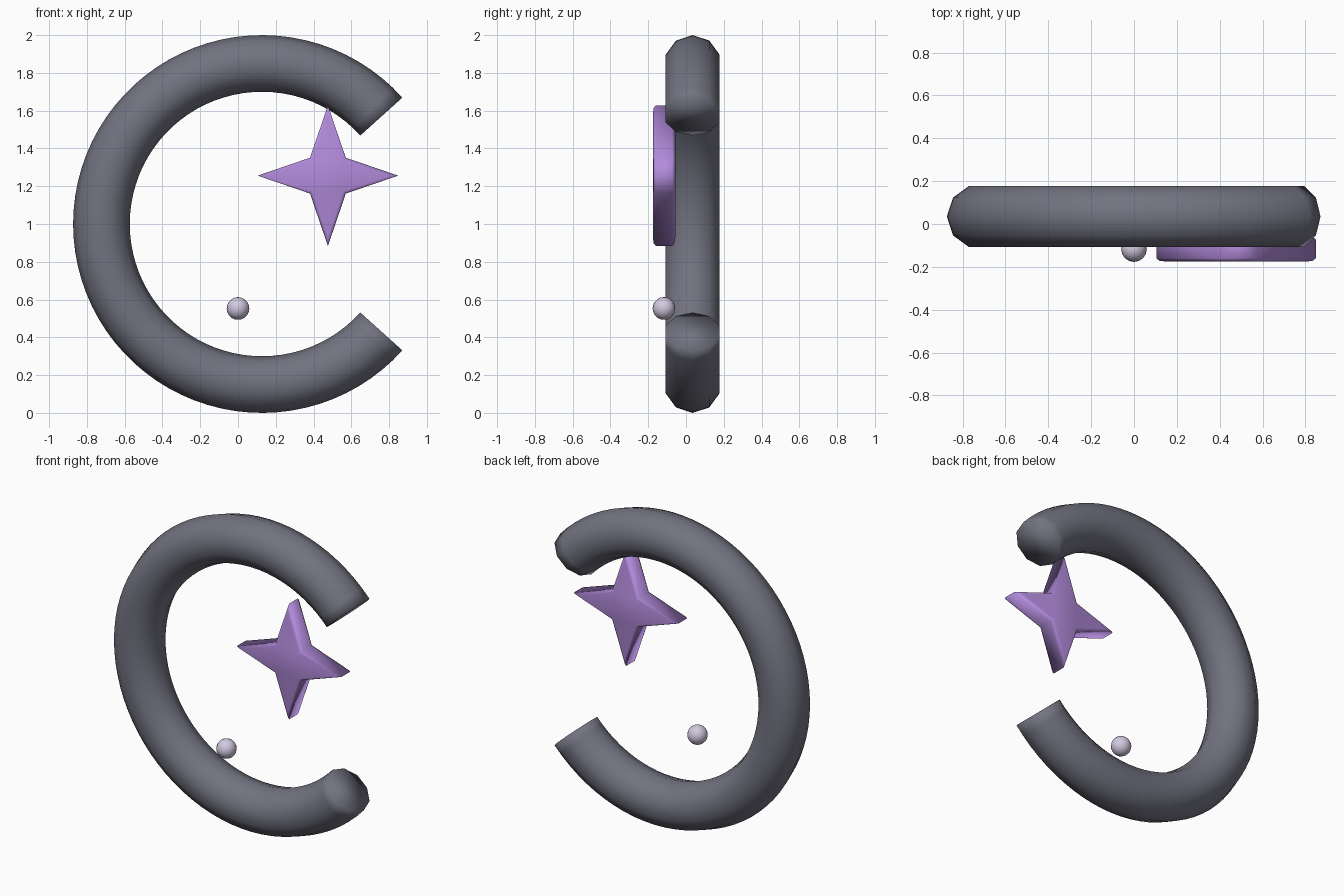
import bpy, bmesh
from math import sin, cos, pi, radians

if "Cube" in bpy.data.objects:
    bpy.data.objects.remove(bpy.data.objects["Cube"])


def material(name, rgb):
    m = bpy.data.materials.new(name)
    m.diffuse_color = (*rgb, 1)
    m.use_nodes = True
    m.node_tree.nodes["Principled BSDF"].inputs["Base Color"].default_value = m.diffuse_color
    return m


def finish(bm, name, mat):
    bmesh.ops.recalc_face_normals(bm, faces=bm.faces)
    for f in bm.faces:
        f.smooth = True
    me = bpy.data.meshes.new(name)
    bm.to_mesh(me)
    bm.free()
    me.materials.append(mat)
    ob = bpy.data.objects.new(name, me)
    bpy.context.collection.objects.link(ob)
    return ob


slate = material("slate", (0.17, 0.17, 0.22))
violet = material("violet", (0.45, 0.26, 0.72))
pale = material("pale", (0.64, 0.58, 0.74))

# Open crescent ring: ten-sided tube swept along an arc, flat capped ends
bm = bmesh.new()
R, r, sides, steps = 0.85, 0.15, 10, 64
start, end = radians(42), radians(318)
rings = []
for i in range(steps + 1):
    a = start + (end - start) * i / steps
    ring = []
    for j in range(sides):
        t = 2 * pi * j / sides
        d = R + r * cos(t)
        ring.append(bm.verts.new((0.127 + d * cos(a), 0.035 + r * sin(t), 1 + d * sin(a))))
    rings.append(ring)
for p, q in zip(rings, rings[1:]):
    for j in range(sides):
        k = (j + 1) % sides
        bm.faces.new((p[j], p[k], q[k], q[j]))
bm.faces.new(rings[0])
bm.faces.new(rings[-1])
finish(bm, "crescent_ring", slate)

# Four-pointed star: extruded outline with bevelled front and back rims
bm = bmesh.new()
outline = []
for i in range(8):
    d = 0.372 if i % 2 == 0 else 0.134
    a = i * pi / 4
    outline.append(bm.verts.new((0.476 + d * cos(a), -0.176, 1.256 + d * sin(a))))
face = bm.faces.new(outline)
ext = bmesh.ops.extrude_face_region(bm, geom=[face], use_keep_orig=True)
bmesh.ops.translate(bm, vec=(0, 0.12, 0),
                    verts=[v for v in ext["geom"] if isinstance(v, bmesh.types.BMVert)])
bmesh.ops.recalc_face_normals(bm, faces=bm.faces)
rims = [e for e in bm.edges if abs(e.verts[0].co.y - e.verts[1].co.y) < 1e-4]
bmesh.ops.bevel(bm, geom=rims, offset=0.016, segments=2, profile=0.5, affect='EDGES')
finish(bm, "star", violet)

# Small bead
bm = bmesh.new()
bmesh.ops.create_uvsphere(bm, u_segments=16, v_segments=10, radius=0.06)
finish(bm, "bead", pale).location = (0, -0.117, 0.553)
